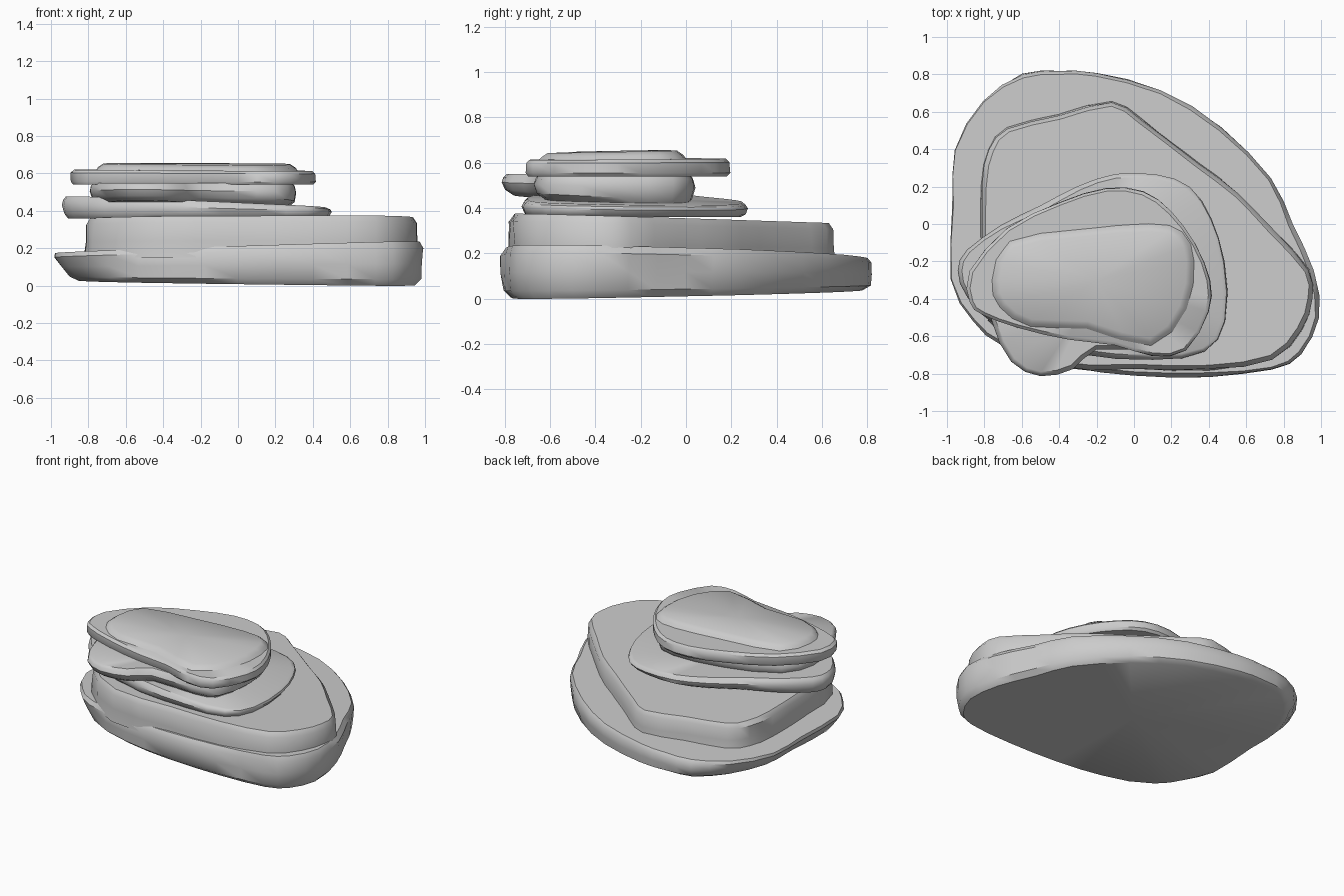
import bpy, bmesh, math
from mathutils import Vector, noise

if "Cube" in bpy.data.objects:
    bpy.data.objects.remove(bpy.data.objects["Cube"])


def smooth_loop(pts, cuts=2):
    """Closed Catmull-Rom curve through a few outline points."""
    p = [Vector(q) for q in pts]
    n, out = len(p), []
    for i in range(n):
        a, b, c, d = p[i - 1], p[i], p[(i + 1) % n], p[(i + 2) % n]
        for k in range(cuts):
            t = k / cuts
            out.append(0.5 * (2 * b + (c - a) * t + (2 * a - 5 * b + 4 * c - d) * t * t
                              + (3 * b - a - 3 * c + d) * t ** 3))
    return out


def slab(name, pts, bottom, top, profile, rough=0.012, undercut=0.0):
    """Rock layer. bottom/top are planes (z, x slope, y slope);
    profile lists (inset, height fraction) from bottom to top."""
    loop = smooth_loop(pts)
    n = len(loop)
    mid = sum(loop, Vector((0, 0))) / n
    area = sum(loop[i - 1].x * loop[i].y - loop[i].x * loop[i - 1].y for i in range(n))
    side = 1 if area > 0 else -1

    def height(p, f):
        lo = bottom[0] + bottom[1] * p.x + bottom[2] * p.y
        hi = top[0] + top[1] * p.x + top[2] * p.y
        return lo + (hi - lo) * f

    bm = bmesh.new()
    rings = []
    for inset, f in profile:
        ring = []
        for i, p in enumerate(loop):
            t = (loop[(i + 1) % n] - loop[i - 1]).normalized()
            inward = Vector((-t.y, t.x)) * side
            d = inset + undercut * max(0, -p.x - 0.6) * (1 - f)
            if 0 < f < 1:
                d += rough * (0.6 + noise.noise(Vector((p.x * 3, p.y * 3, f * 2 + top[0] * 9))))
            q = p + inward * d
            ring.append(bm.verts.new((q.x, q.y, height(q, f))))
        rings.append(ring)
    for a, b in zip(rings, rings[1:]):
        for i in range(n):
            j = (i + 1) % n
            bm.faces.new((a[i], a[j], b[j], b[i]))
    # fan caps on both ends
    for ring, f in ((rings[0], profile[0][1]), (rings[-1], profile[-1][1])):
        c = bm.verts.new((mid.x, mid.y, height(mid, f)))
        for i in range(n):
            bm.faces.new((ring[i], ring[(i + 1) % n], c))
    bmesh.ops.recalc_face_normals(bm, faces=bm.faces)
    mesh = bpy.data.meshes.new(name)
    bm.to_mesh(mesh)
    bm.free()
    ob = bpy.data.objects.new(name, mesh)
    bpy.context.collection.objects.link(ob)
    bpy.ops.object.select_all(action='DESELECT')
    ob.select_set(True)
    bpy.context.view_layer.objects.active = ob
    bpy.ops.object.shade_smooth_by_angle(angle=math.radians(40))
    return ob


# wide base slab
slab("base_slab",
     [(-1, -.3), (-.99, .1), (-.98, .4), (-.82, .67), (-.6, .805), (-.4, .825), (-.2, .815),
      (.15, .72), (.47, .52), (.74, .25), (.85, 0), (.96, -.25), (.995, -.5), (.9, -.7),
      (.74, -.79), (.4, -.82), (0, -.815), (-.35, -.77), (-.7, -.66), (-.87, -.53)],
     (.02, -.012, .016), (.2, .03, -.015),
     [(.05, 0), (.01, .15), (0, .5), (0, .85), (.025, 1)], undercut=.25)

# second thick slab
slab("second_slab",
     [(-.82, -.2), (-.82, .2), (-.78, .4), (-.68, .52), (-.4, .59), (-.12, .66), (.05, .56),
      (.35, .33), (.56, .17), (.75, -.03), (.94, -.24), (.96, -.4), (.9, -.57), (.74, -.73),
      (.4, -.785), (0, -.78), (-.45, -.76), (-.78, -.52)],
     (.15, 0, 0), (.352, .004, -.028),
     [(0, 0), (0, .4), (0, .85), (.03, 1)])

# thin sloping shelf
slab("middle_shelf",
     [(-.95, -.25), (-.9, -.13), (-.72, 0), (-.5, .1), (-.3, .21), (-.1, .275), (.13, .27),
      (.3, .2), (.42, .03), (.49, -.2), (.495, -.52), (.38, -.69), (.1, -.73), (-.3, -.7),
      (-.72, -.57), (-.9, -.4)],
     (.36, 0, 0), (.43, -.045, -.02),
     [(.04, 0), (.01, .2), (0, .6), (.01, .85), (.03, 1)])

# recessed neck with a nose at the front left
slab("upper_neck",
     [(-.8, -.3), (-.68, -.09), (-.3, .03), (.1, .04), (.27, -.05), (.32, -.3), (.28, -.6),
      (.1, -.68), (-.2, -.68), (-.32, -.78), (-.5, -.82), (-.66, -.74), (-.77, -.52)],
     (.4, -.02, -.06), (.55, 0, 0),
     [(.06, 0), (.015, .25), (0, .6), (.01, .85), (.03, 1)])

# overhanging top slab
slab("top_slab",
     [(-.88, -.42), (-.88, -.25), (-.68, -.02), (-.4, .12), (-.15, .195), (.05, .175),
      (.2, .07), (.33, -.1), (.41, -.3), (.4, -.47), (.28, -.68), (.1, -.71), (-.1, -.65),
      (-.35, -.62), (-.62, -.56), (-.81, -.49)],
     (.54, 0, 0), (.617, -.005, .005),
     [(.015, 0), (0, .2), (0, .8), (.02, 1)], rough=.006)

# low cap
slab("cap_slab",
     [(-.75, -.3), (-.66, -.1), (-.3, -.04), (.08, -.01), (.25, -.05), (.31, -.2), (.27, -.45),
      (.09, -.64), (-.25, -.55), (-.55, -.54), (-.71, -.44)],
     (.605, 0, 0), (.655, -.005, .02),
     [(-.02, 0), (0, .6), (.03, 1)], rough=.006)
